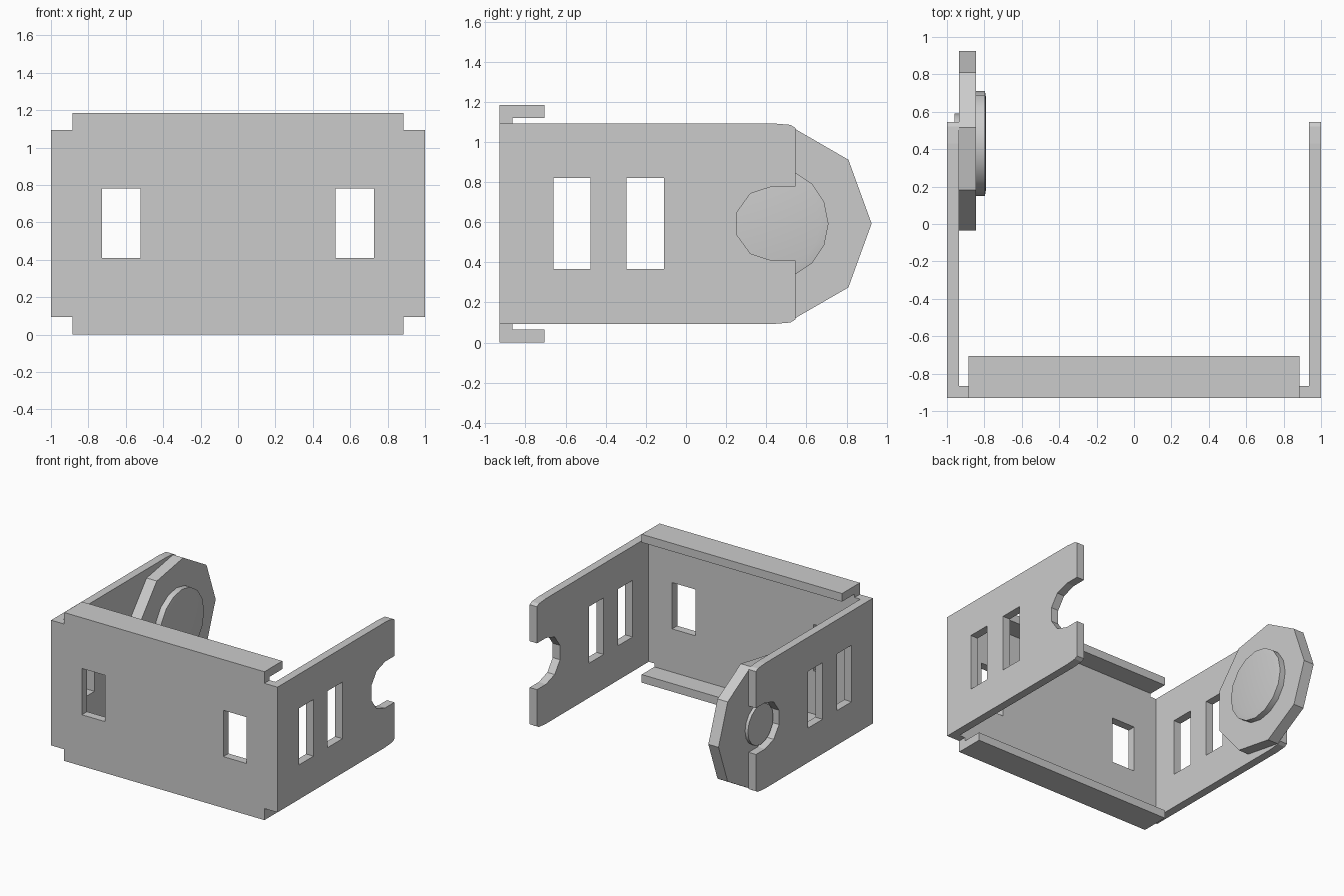
import bpy, bmesh, math
from mathutils import Vector

cube = bpy.data.objects.get("Cube")
if cube:
    bpy.data.objects.remove(cube, do_unlink=True)

grey = bpy.data.materials.new("plain grey")
grey.use_nodes = True
grey.diffuse_color = (0.6, 0.6, 0.6, 1)
grey.node_tree.nodes["Principled BSDF"].inputs["Base Color"].default_value = (0.6, 0.6, 0.6, 1)

PIVOT_Y, PIVOT_Z = 0.43, 0.593


def loft(name, axis, sections):
    """Join matching outlines placed along x (y, z points) or y (x, z points)."""
    bm = bmesh.new()
    rings = []
    for depth, pts in sections:
        rings.append([bm.verts.new((depth, a, b) if axis == "x" else (a, depth, b))
                      for a, b in pts])
    for r, s in zip(rings, rings[1:]):
        for i in range(len(r)):
            j = (i + 1) % len(r)
            bm.faces.new((r[i], r[j], s[j], s[i]))
    bm.faces.new(rings[0])
    bm.faces.new(rings[-1])
    bmesh.ops.recalc_face_normals(bm, faces=bm.faces)
    mesh = bpy.data.meshes.new(name)
    bm.to_mesh(mesh)
    bm.free()
    mesh.materials.append(grey)
    obj = bpy.data.objects.new(name, mesh)
    bpy.context.collection.objects.link(obj)
    return obj


def prism(name, axis, start, end, pts):
    return loft(name, axis, [(start, pts), (end, pts)])


def rect(a0, a1, b0, b1):
    return [(a0, b0), (a1, b0), (a1, b1), (a0, b1)]


def ring(radius, sides, start=0, count=None):
    return [(PIVOT_Y + radius * math.cos(start + math.tau * i / sides),
             PIVOT_Z + radius * math.sin(start + math.tau * i / sides))
            for i in range(count or sides)]


def combine(target, other, operation):
    mod = target.modifiers.new(operation, "BOOLEAN")
    mod.operation, mod.solver, mod.object = operation, "EXACT", other
    bpy.context.view_layer.objects.active = target
    bpy.ops.object.modifier_apply(modifier=mod.name)
    bpy.data.objects.remove(other, do_unlink=True)


# Front plate with notched corners
quarter = [(1, 0.5), (0.885, 0.5), (0.885, 0.5925)]
right_top = [(x, 0.5925 + z) for x, z in quarter]
left_top = [(-x, z) for x, z in reversed(right_top)]
bottom = [(-x, 1.185 - z) for x, z in right_top + left_top]
bracket = prism("bracket", "y", -0.93, -0.865, right_top + left_top + bottom)

# Folded lips along the top and bottom
for z0, z1 in ((0, 0.065), (1.12, 1.185)):
    combine(bracket, prism("lip", "y", -0.93, -0.705, rect(-0.885, 0.885, z0, z1)), "UNION")

# Side walls with slightly eased back corners
upper = [(-0.93, 1.0925), (0.43, 1.0925), (0.52, 1.085), (0.545, 1.07)]
lower = [(y, 1.185 - z) for y, z in reversed(upper)]
for side in (-1, 1):
    combine(bracket, prism("side_wall", "x", side * 0.935, side, upper + lower), "UNION")

# Windows through the front plate and both walls
for x in (-0.625, 0.625):
    combine(bracket, prism("cutter", "y", -1.1, -0.8, rect(x - 0.103, x + 0.103, 0.41, 0.78)),
            "DIFFERENCE")
for y in (-0.568, -0.203):
    combine(bracket, prism("cutter", "x", -1.1, 1.1, rect(y - 0.093, y + 0.093, 0.368, 0.82)),
            "DIFFERENCE")

# Rounded open notch at the back of both walls
arc = ring(0.185, 10, math.pi / 2, 6)
notch = arc + [(0.7, arc[-1][1]), (0.7, arc[0][1])]
combine(bracket, prism("cutter", "x", -1.1, 1.1, notch), "DIFFERENCE")

# Merge flat regions
bm = bmesh.new()
bm.from_mesh(bracket.data)
bmesh.ops.remove_doubles(bm, verts=bm.verts, dist=0.0005)
bmesh.ops.dissolve_limit(bm, angle_limit=0.01, verts=bm.verts, edges=bm.edges)
bm.to_mesh(bracket.data)
bm.free()

# Nine-sided pivot plate inside the right wall
prism("pivot_plate", "x", -0.935, -0.845, ring(0.495, 9))

# Round hub with a slightly raised face, and the peg seated in the notch
hub = loft("hub", "x", [(-0.845, ring(0.28, 16)), (-0.797, ring(0.28, 16)),
                        (-0.79, ring(0.238, 16))])
peg = prism("peg", "x", -0.96, -0.935, ring(0.16, 16))
for obj in (hub, peg):
    bpy.ops.object.select_all(action="DESELECT")
    obj.select_set(True)
    bpy.context.view_layer.objects.active = obj
    bpy.ops.object.shade_smooth_by_angle(angle=math.radians(30))
